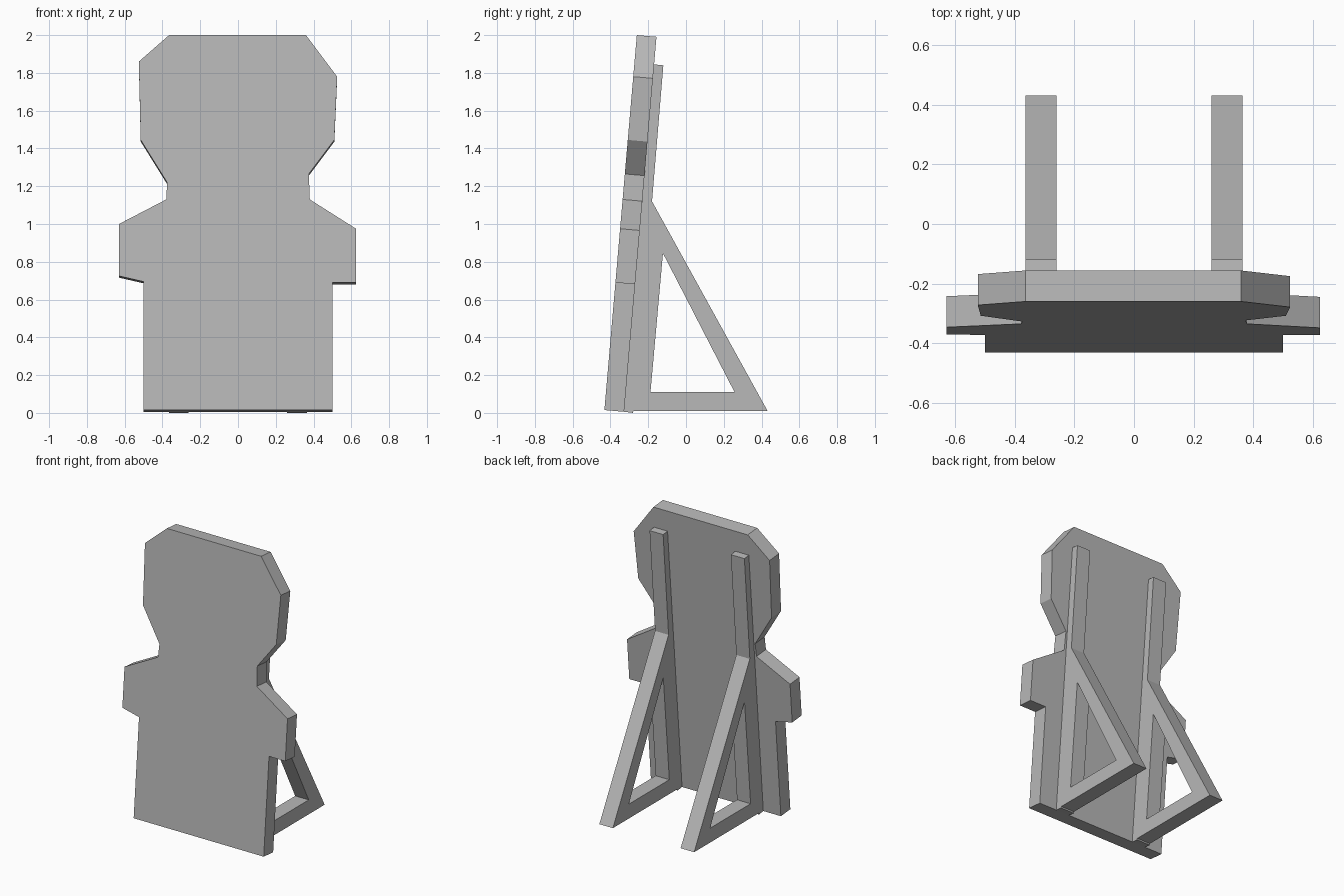
import bpy
import bmesh
from mathutils import Vector

cube = bpy.data.objects.get("Cube")
if cube:
    bpy.data.objects.remove(cube, do_unlink=True)

grey = bpy.data.materials.new("plain grey")
grey.use_nodes = True
colour = (0.48, 0.48, 0.48, 1)
grey.diffuse_color = colour
grey.node_tree.nodes["Principled BSDF"].inputs["Base Color"].default_value = colour


def extrude_loops(name, loops, offset):
    """Fill closed loops (outline plus holes) and extrude them by an offset."""
    bm = bmesh.new()
    edges = []
    for loop in loops:
        verts = [bm.verts.new(p) for p in loop]
        edges += [bm.edges.new((v, verts[i - 1])) for i, v in enumerate(verts)]
    bmesh.ops.triangle_fill(bm, edges=edges, use_beauty=True)
    extruded = bmesh.ops.extrude_face_region(bm, geom=bm.faces[:], use_keep_orig=True)
    moved = [g for g in extruded["geom"] if isinstance(g, bmesh.types.BMVert)]
    bmesh.ops.translate(bm, verts=moved, vec=offset)
    bmesh.ops.dissolve_limit(bm, angle_limit=0.001, verts=bm.verts[:], edges=bm.edges[:])
    bmesh.ops.recalc_face_normals(bm, faces=bm.faces[:])
    mesh = bpy.data.meshes.new(name)
    bm.to_mesh(mesh)
    bm.free()
    mesh.materials.append(grey)
    obj = bpy.data.objects.new(name, mesh)
    bpy.context.collection.objects.link(obj)
    return obj


# Leaning figure-shaped board
bottom, lean = 0.015, 0.0865
outline = [
    (-0.5, bottom), (-0.5, 0.695), (-0.63, 0.725), (-0.63, 1.0), (-0.38, 1.13),
    (-0.375, 1.22), (-0.515, 1.445), (-0.525, 1.86), (-0.365, 2.0), (0.36, 2.0),
    (0.525, 1.78), (0.51, 1.445), (0.375, 1.265), (0.38, 1.13), (0.625, 0.975),
    (0.625, 0.69), (0.5, 0.69), (0.5, bottom),
]
front = [(x, -0.432 + (z - bottom) * lean, z) for x, z in outline]
extrude_loops("board", [front], Vector((0, 0.104, -0.009)))

# Rear supports: upright batten and triangular foot cut as one frame
frame = [
    (-0.328, 0.006), (-0.28, 0.0), (-0.279, 0.01), (0.432, 0.01),
    (-0.18, 1.12), (-0.12, 1.84), (-0.171, 1.845),
]
opening = [(-0.188, 0.11), (0.257, 0.11), (-0.122, 0.845)]
for side, x in (("right", -0.365), ("left", 0.26)):
    loops = [[(x, y, z) for y, z in loop] for loop in (frame, opening)]
    extrude_loops(side + "_support", loops, Vector((0.104, 0, 0)))
